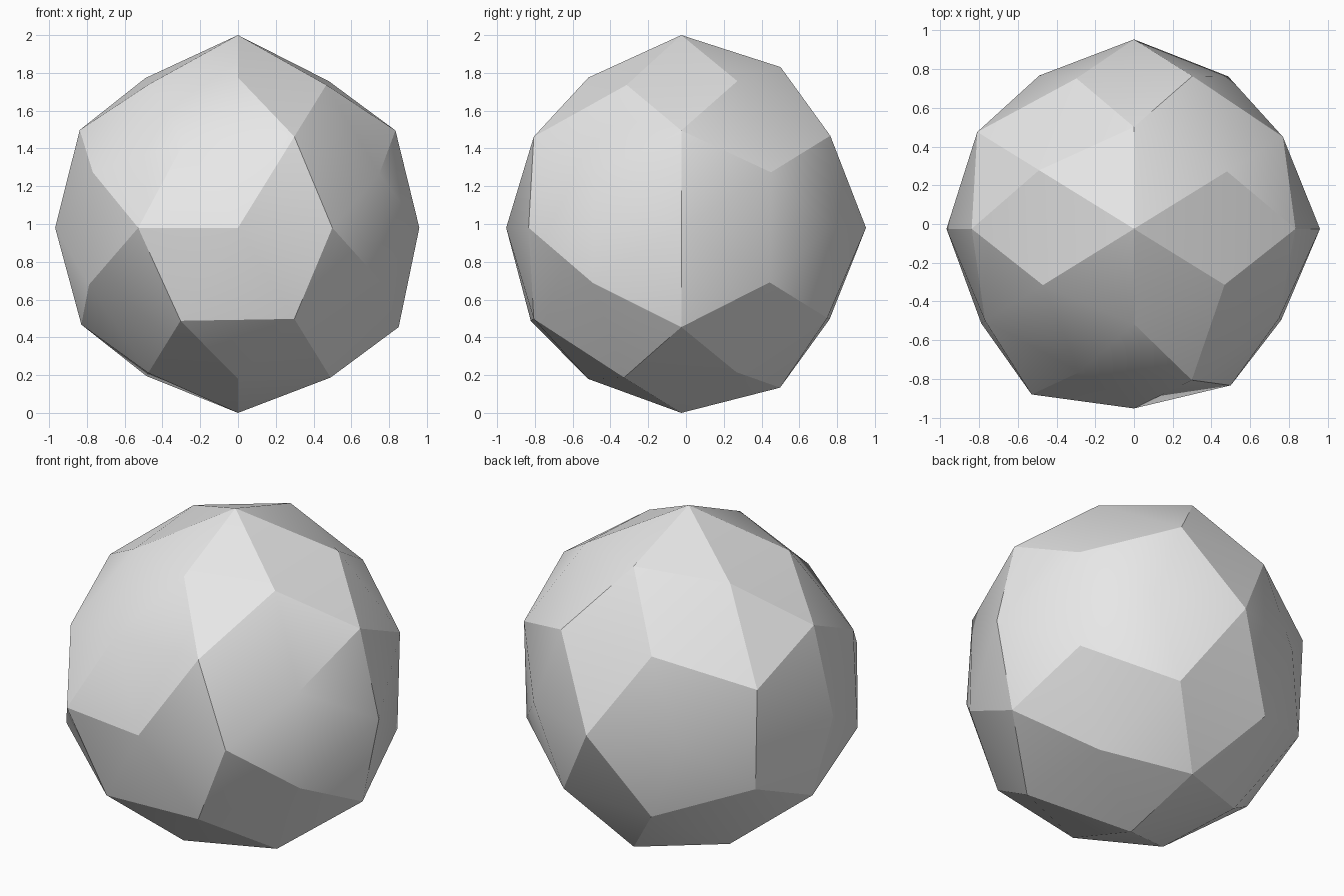
import bpy, bmesh, math
from itertools import product
from mathutils import Vector

cube = bpy.data.objects.get("Cube")
if cube:
    bpy.data.objects.remove(cube, do_unlink=True)

# Stone colour
grey = bpy.data.materials.new("stone_grey")
grey.use_nodes = True
colour = (0.8, 0.8, 0.8, 1)
grey.diffuse_color = colour
grey.node_tree.nodes["Principled BSDF"].inputs["Base Color"].default_value = colour

# Directions of a once-subdivided icosahedron; each family is mirrored over all
# signs (+ before -, x slowest) with one uneven radius per corner
PHI = (1 + math.sqrt(5)) / 2
families = [
    ((1, 0, 0), (.96, .968)),
    ((0, 1, 0), (.978, .927)),
    ((0, 0, 1), (1.02, .98)),
    ((0, 1, PHI), (1, .995, .935, .94)),
    ((PHI, 0, 1), (.98, 1, .985, .975)),
    ((1, PHI, 0), (.925, .95, .93, 1.005)),
    ((1, PHI * PHI, PHI), (.975, .955, .965, .965, .96, .97, .915, .985)),
    ((PHI * PHI, PHI, 1), (.95, .935, .925, .94, 1, .975, .95, .975)),
    ((PHI, 1, PHI * PHI), (.96, .945, .935, .98, .98, .97, .94, .95)),
]

# Boulder: hull of the regular ball, then push each corner in or out
bm = bmesh.new()
radius = {}
for direction, radii in families:
    signs = product(*[(1, -1) if d else (1,) for d in direction])
    for sign, r in zip(signs, radii):
        unit = Vector(d * s for d, s in zip(direction, sign)).normalized()
        radius[bm.verts.new(unit)] = r
bmesh.ops.convex_hull(bm, input=list(bm.verts))
centre = Vector((0, -.025, .98))
for vert, r in radius.items():
    vert.co = centre + vert.co * r
bmesh.ops.recalc_face_normals(bm, faces=list(bm.faces))

mesh = bpy.data.meshes.new("boulder")
bm.to_mesh(mesh)
bm.free()
mesh.materials.append(grey)
boulder = bpy.data.objects.new("boulder", mesh)
bpy.context.collection.objects.link(boulder)

# Soft facets with the steeper creases kept sharp
bpy.ops.object.select_all(action="DESELECT")
boulder.select_set(True)
bpy.context.view_layer.objects.active = boulder
bpy.ops.object.shade_smooth_by_angle(angle=math.radians(20))
